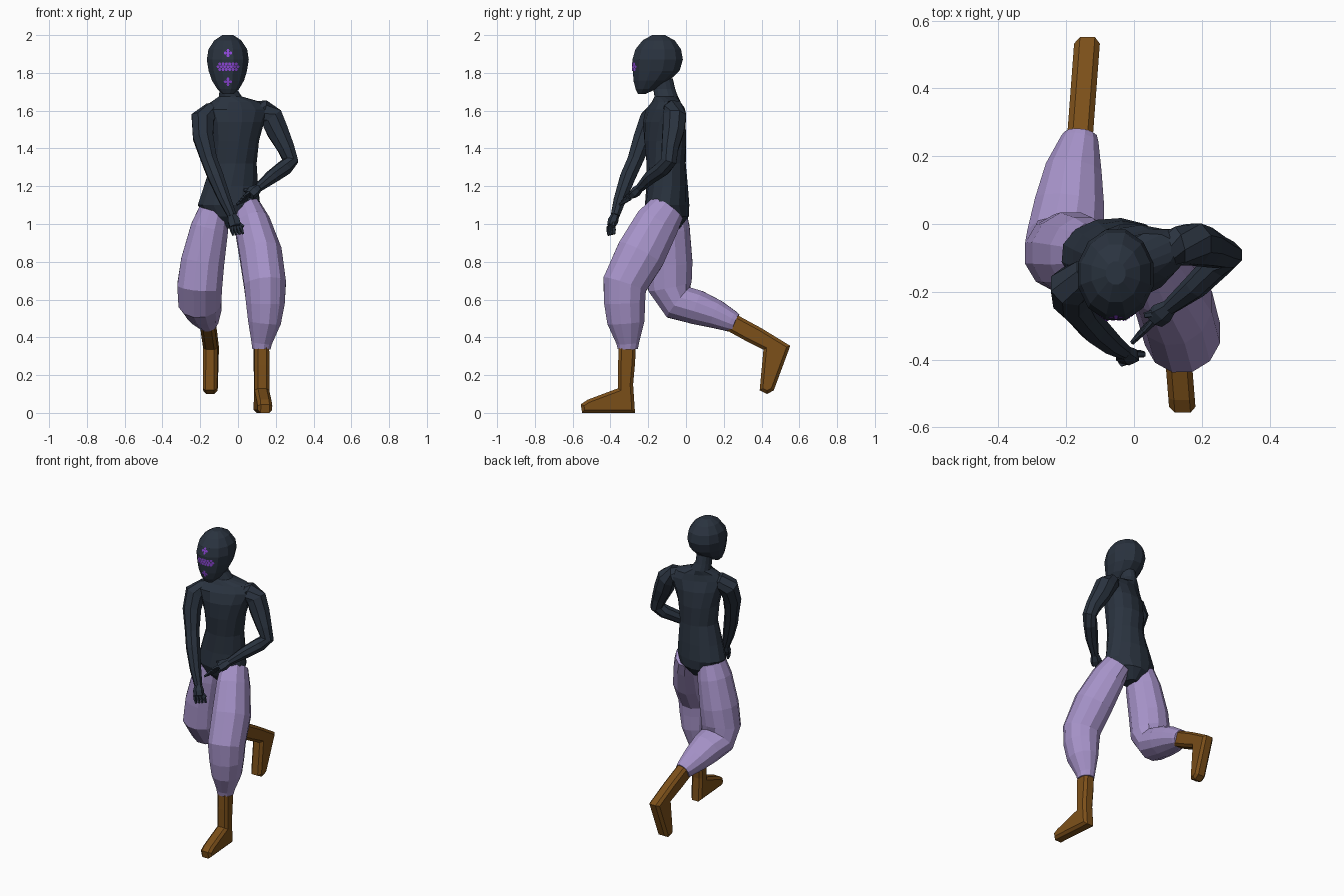
import bpy, bmesh, math
from mathutils import Vector
from mathutils.bvhtree import BVHTree


def material(name, rgb):
    m = bpy.data.materials.new(name)
    m.diffuse_color = (*rgb, 1)
    return m


SLATE = material("dark slate", (0.023, 0.033, 0.050))
LILAC = material("lilac cloth", (0.38, 0.29, 0.58))
BROWN = material("brown leather", (0.20, 0.079, 0.010))
PURPLE = material("purple mark", (0.27, 0.06, 0.68))


def finish(name, bm, mat):
    bmesh.ops.recalc_face_normals(bm, faces=bm.faces)
    me = bpy.data.meshes.new(name)
    bm.to_mesh(me)
    bm.free()
    me.materials.append(mat)
    ob = bpy.data.objects.new(name, me)
    bpy.context.collection.objects.link(ob)
    return ob


def loft(name, rings, mat, n=10, level=False):
    """Rings are x, y, z, side radius, depth radius and optional yaw in degrees."""
    bm = bmesh.new()
    pts = [Vector(r[:3]) for r in rings]
    loops = []
    for i, r in enumerate(rings):
        yaw = math.radians(r[5]) if len(r) > 5 else 0
        t = (pts[min(i + 1, len(pts) - 1)] - pts[max(i - 1, 0)]).normalized()
        if level:
            t = Vector((0, 0, 1))
        u = Vector((math.cos(yaw), math.sin(yaw), 0))
        u = (u - t * u.dot(t)).normalized()
        v = t.cross(u)
        rb = r[4] if len(r) > 4 else r[3]
        loops.append([bm.verts.new(pts[i] + u * r[3] * math.cos(a) + v * rb * math.sin(a))
                      for a in (2 * math.pi * (k + 0.5) / n for k in range(n))])
    for a, b in zip(loops, loops[1:]):
        for k in range(n):
            bm.faces.new((a[k], a[(k + 1) % n], b[(k + 1) % n], b[k]))
    bm.faces.new(loops[0])
    bm.faces.new(loops[-1])
    return finish(name, bm, mat)


def boot(name, profile, centre, half):
    """Side profile extruded across x, with chamfered edges."""
    bm = bmesh.new()
    sides = [[bm.verts.new((centre(y) + s * half, y, z)) for y, z in profile] for s in (-1, 1)]
    n = len(profile)
    for s in sides:
        bm.faces.new(s)
    for k in range(n):
        j = (k + 1) % n
        bm.faces.new((sides[0][k], sides[0][j], sides[1][j], sides[1][k]))
    bmesh.ops.recalc_face_normals(bm, faces=bm.faces)
    rim = [e for e in bm.edges if abs(e.verts[0].co.x - e.verts[1].co.x) < half]
    bmesh.ops.bevel(bm, geom=rim, offset=0.016, segments=1, affect='EDGES')
    return finish(name, bm, BROWN)


# Head
head = loft("head", [
    (-.052, -.235, 1.688, .03, .02), (-.052, -.212, 1.715, .06, .057),
    (-.053, -.183, 1.76, .088, .098), (-.054, -.158, 1.81, .105, .128),
    (-.054, -.150, 1.87, .115, .138), (-.054, -.147, 1.925, .106, .125),
    (-.054, -.145, 1.972, .074, .088), (-.054, -.145, 2.0, .03, .035)], SLATE, 12, True)

# Torso twisted from hips to shoulders, ending in the neck
loft("torso", [
    (-.04, -.085, .975, .035, .05), (-.045, -.09, 1.04, .13, .105),
    (-.048, -.10, 1.10, .168, .118, -5), (-.037, -.10, 1.2, .147, .11),
    (-.022, -.105, 1.32, .122, .104, 5), (-.018, -.11, 1.44, .13, .112, 12),
    (-.013, -.115, 1.54, .155, .107, 18), (-.008, -.115, 1.605, .185, .085, 20),
    (-.01, -.105, 1.645, .14, .068, 18), (-.04, -.105, 1.675, .062, .062),
    (-.052, -.115, 1.715, .047, .058), (-.052, -.125, 1.77, .045, .055)], SLATE, 14, True)

# Arms
loft("right_arm", [
    (-.09, -.14, 1.60, .04), (-.14, -.155, 1.592, .055), (-.187, -.185, 1.555, .066, .064),
    (-.185, -.225, 1.46, .058, .056), (-.153, -.268, 1.34, .045), (-.118, -.308, 1.25, .044),
    (-.07, -.35, 1.13, .035), (-.032, -.375, 1.045, .025)], SLATE, 8)
loft("left_arm", [
    (.07, -.085, 1.60, .05), (.13, -.065, 1.60, .06), (.178, -.06, 1.565, .066),
    (.21, -.068, 1.49, .061), (.255, -.085, 1.40, .048), (.278, -.09, 1.335, .044),
    (.245, -.12, 1.297, .043), (.18, -.185, 1.25, .038), (.105, -.245, 1.19, .024)], SLATE, 8)


# Hands: a palm with four fingers and a thumb
def hand(name, wrist, knuckle, tip, across, thumb):
    w, k, t, a = map(Vector, (wrist, knuckle, tip, across))
    loft(name + "_palm", [(*w, .024, .022), (*((w + k) / 2), .036, .028), (*k, .034, .022)], SLATE, 6)
    for i in range(4):
        o = a * (i - 1.5)
        loft(f"{name}_finger_{i + 1}",
             [(*(k + o), .012), (*(k.lerp(t, .5) + o * 1.2), .0105), (*(t + o * 1.2), .007)], SLATE, 5)
    loft(name + "_thumb", [(*w.lerp(k, .35), .014), (*thumb, .009)], SLATE, 5)


hand("right_hand", (-.032, -.375, 1.045), (-.014, -.397, .99), (.002, -.395, .943),
     (.014, .008, .002), (.03, -.385, .985))
hand("left_hand", (.105, -.245, 1.19), (.06, -.282, 1.155), (.012, -.335, 1.125),
     (.010, .009, .012), (.03, -.27, 1.18))

# Baggy trouser legs gathered at the cuffs
loft("left_trouser_leg", [
    (.045, -.10, 1.08, .08, .10), (.075, -.155, 1.0, .098, .122),
    (.12, -.24, .84, .116, .135), (.143, -.325, .68, .115, .122),
    (.145, -.325, .58, .106, .112), (.14, -.318, .48, .09, .102),
    (.125, -.308, .37, .056, .062), (.124, -.308, .338, .05, .055)], LILAC, 12)
loft("right_trouser_leg", [
    (-.125, -.092, 1.07, .085, .095), (-.15, -.09, .98, .103, .113),
    (-.187, -.085, .8, .119, .123), (-.203, -.085, .67, .123, .121),
    (-.202, -.04, .585, .117, .103), (-.19, .06, .558, .106, .094),
    (-.178, .16, .522, .086, .078), (-.16, .245, .483, .058, .058),
    (-.158, .262, .476, .05, .052)], LILAC, 12)

# Boots: standing on the left, kicked back on the right
boot("left_boot", [
    (-.355, .36), (-.265, .36), (-.27, .26), (-.28, .15), (-.27, 0), (-.55, 0),
    (-.557, .045), (-.52, .07), (-.36, .13), (-.36, .25)],
    lambda y: .124 - .08 * (y + .31), .039)
boot("right_boot", [
    (.24, .535), (.40, .448), (.552, .355), (.465, .12),
    (.43, .10), (.39, .12), (.41, .335), (.31, .385), (.21, .44)],
    lambda y: -.16 + .075 * (y - .25), .038)

# Face markings: thin dots laid on the front of the head
tree = BVHTree.FromPolygons([v.co for v in head.data.vertices],
                            [p.vertices[:] for p in head.data.polygons])
dots = []
for row, count in ((-1, 6), (0, 7), (1, 6)):
    dots += [(-.053 + (i - (count - 1) / 2) * .0175, 1.833 + row * .0145) for i in range(count)]
for z in (1.905, 1.753):
    dots += [(-.053, z), (-.067, z), (-.039, z), (-.053, z + .014), (-.053, z - .014)]
bm = bmesh.new()
for x, z in dots:
    ring = []
    for k in range(6):
        a = k * math.pi / 3
        hit = tree.ray_cast(Vector((x + .0085 * math.cos(a), -1, z + .0085 * math.sin(a))),
                            Vector((0, 1, 0)))[0]
        if hit:
            ring.append(bm.verts.new(hit - Vector((0, .003, 0))))
    if len(ring) > 2:
        bm.faces.new(ring)
finish("face_marks", bm, PURPLE)
